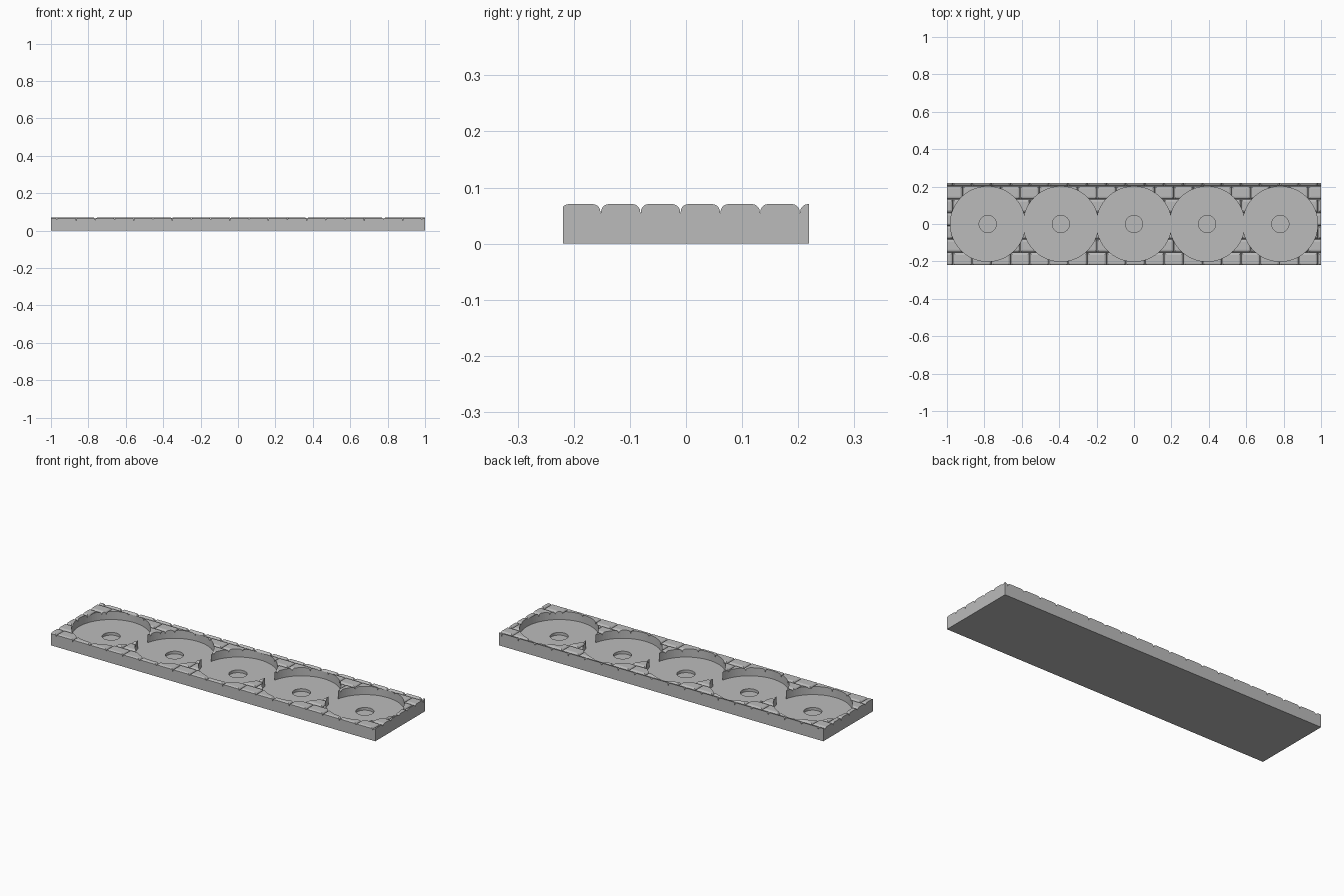
import bpy
import bmesh
from mathutils import Matrix, Vector

cube = bpy.data.objects.get("Cube")
if cube:
    bpy.data.objects.remove(cube, do_unlink=True)

HALF_X, HALF_Y = 1.0, 0.219
MORTAR_Z, TOP_Z = 0.055, 0.0705
FLOOR_Z, HOLE_Z = 0.025, 0.01
ROW, BRICK, ROUND, GAP = 0.071, 0.1027, 0.014, 0.0005
CENTRES = [0.391 * i for i in range(-2, 3)]

stone = bpy.data.materials.new("grey stone")
stone.use_nodes = True
grey = (0.5, 0.5, 0.5, 1)
stone.diffuse_color = grey
stone.node_tree.nodes["Principled BSDF"].inputs["Base Color"].default_value = grey


def make_object(name, bm):
    mesh = bpy.data.meshes.new(name)
    bmesh.ops.recalc_face_normals(bm, faces=bm.faces)
    bm.to_mesh(mesh)
    bm.free()
    mesh.materials.append(stone)
    obj = bpy.data.objects.new(name, mesh)
    bpy.context.collection.objects.link(obj)
    return obj


def box(bm, low, high):
    low, high = Vector(low), Vector(high)
    matrix = Matrix.Translation((low + high) / 2) @ Matrix.Diagonal((*(high - low), 1))
    bmesh.ops.create_cube(bm, size=1, matrix=matrix)


def cut_round(obj, x, radius, bottom):
    """Sink a round recess into the object, down to the given height."""
    bm = bmesh.new()
    top = 0.2
    bmesh.ops.create_cone(bm, cap_ends=True, segments=96, radius1=radius, radius2=radius,
                          depth=top - bottom,
                          matrix=Matrix.Translation((x, 0, (top + bottom) / 2)))
    cutter = make_object("recess_cutter", bm)
    cutter.hide_render = True
    mod = obj.modifiers.new("recess", 'BOOLEAN')
    mod.operation = 'DIFFERENCE'
    mod.solver = 'EXACT'
    mod.object = cutter
    bpy.context.view_layer.objects.active = obj
    bpy.ops.object.modifier_apply(modifier=mod.name)
    bpy.data.objects.remove(cutter, do_unlink=True)


def add_brick(target, x, y):
    """One brick with rounded top edges, trimmed to the outline of the slab."""
    bm = bmesh.new()
    box(bm, (x + GAP, y + GAP, MORTAR_Z), (x + BRICK - GAP, y + ROW - GAP, TOP_Z))
    rim = [e for e in bm.edges if all(v.co.z > TOP_Z - GAP for v in e.verts)]
    bmesh.ops.bevel(bm, geom=rim, offset=ROUND, segments=5, profile=0.5, affect='EDGES')
    for axis, limit in ((Vector((1, 0, 0)), HALF_X), (Vector((0, 1, 0)), HALF_Y)):
        for side in (-1, 1):
            cut = bmesh.ops.bisect_plane(bm, geom=bm.verts[:] + bm.edges[:] + bm.faces[:],
                                         plane_co=axis * limit * side,
                                         plane_no=axis * side, clear_outer=True)
            edges = [g for g in cut["geom_cut"] if isinstance(g, bmesh.types.BMEdge)]
            if edges:
                bmesh.ops.holes_fill(bm, edges=edges)
    bmesh.ops.recalc_face_normals(bm, faces=bm.faces)
    piece = bpy.data.meshes.new("brick_piece")
    bm.to_mesh(piece)
    bm.free()
    target.from_mesh(piece)
    bpy.data.meshes.remove(piece)


# Solid slab under the bricks
bm = bmesh.new()
box(bm, (-HALF_X, -HALF_Y, 0), (HALF_X, HALF_Y, MORTAR_Z))
slab = make_object("base_slab", bm)

# Running-bond brick surface
bm = bmesh.new()
for row in range(7):
    for col in range(-1, 20):
        x = -0.968 + BRICK * (col + 0.5 * (row % 2))
        if x < HALF_X:
            add_brick(bm, x, -0.223 + ROW * row)
bricks = make_object("brick_surface", bm)

# Five round pockets, each with a small blind hole in its floor
for x in CENTRES:
    cut_round(bricks, x, 0.2, FLOOR_Z)
    cut_round(slab, x, 0.2, FLOOR_Z)
    cut_round(slab, x, 0.046, HOLE_Z)
